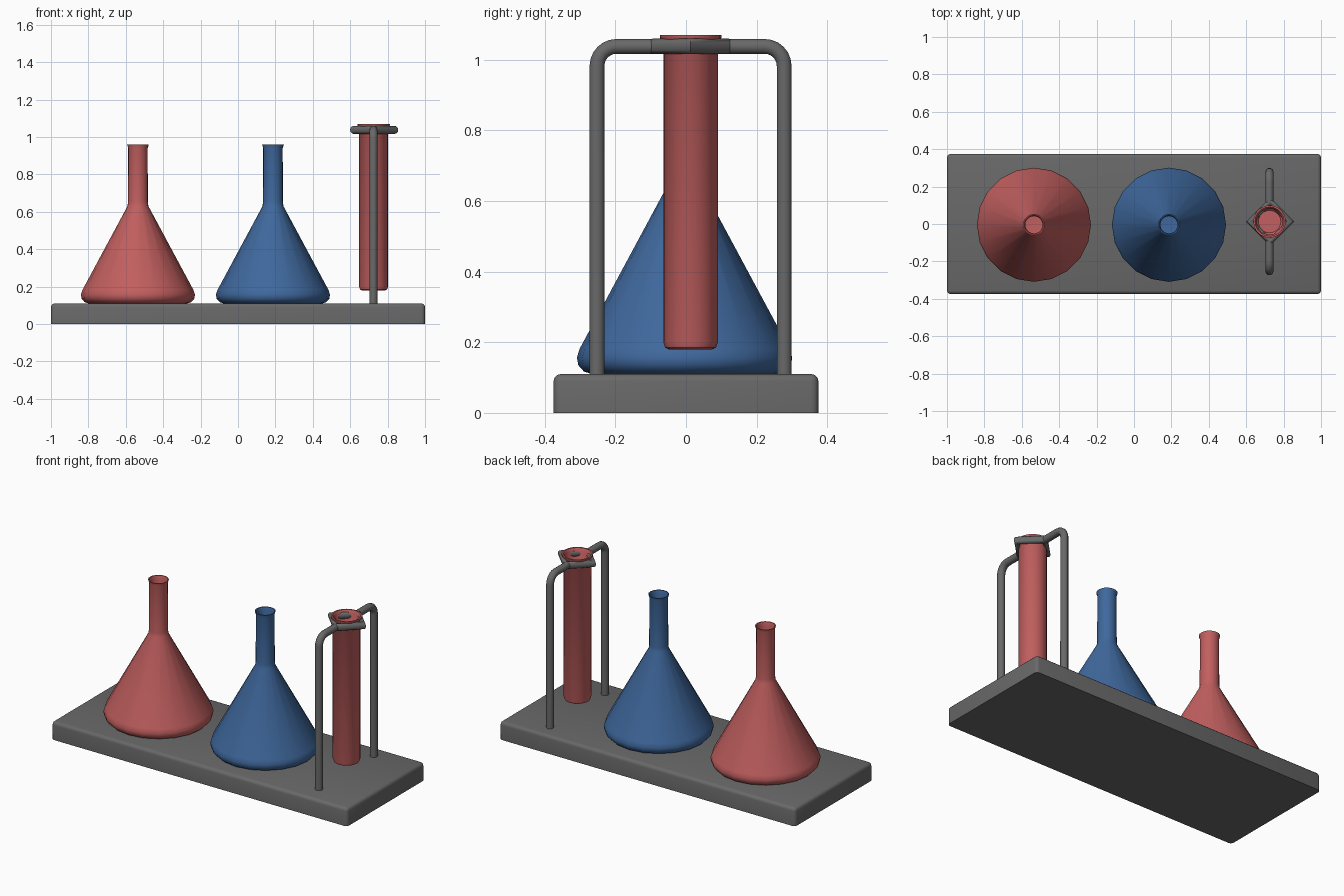
import bpy, bmesh, math

if "Cube" in bpy.data.objects:
    bpy.data.objects.remove(bpy.data.objects["Cube"])

def material(name, color):
    m = bpy.data.materials.new(name)
    m.diffuse_color = (*color, 1)
    m.use_nodes = True
    m.node_tree.nodes["Principled BSDF"].inputs["Base Color"].default_value = m.diffuse_color
    return m

red = material("soft red", (0.54, 0.115, 0.115))
blue = material("steel blue", (0.05, 0.14, 0.34))
grey = material("dark grey", (0.14, 0.14, 0.14))

def finish(obj, name, mat, angle=40):
    obj.name = name
    obj.data.materials.clear()
    obj.data.materials.append(mat)
    bpy.ops.object.select_all(action='DESELECT')
    bpy.context.view_layer.objects.active = obj
    obj.select_set(True)
    bpy.ops.object.shade_smooth_by_angle(angle=math.radians(angle))
    return obj

def lathe(name, profile, loc, sides, mat):
    """Revolve a (radius, z) profile, closing both ends with a cap."""
    bm = bmesh.new()
    rings = []
    for r, z in profile:
        rings.append([bm.verts.new((r * math.cos(2 * math.pi * i / sides),
                                    r * math.sin(2 * math.pi * i / sides), z))
                      for i in range(sides)])
    for a, b in zip(rings, rings[1:]):
        for i in range(sides):
            j = (i + 1) % sides
            bm.faces.new((a[i], a[j], b[j], b[i]))
    bm.faces.new(rings[0][::-1])
    bm.faces.new(rings[-1])
    bmesh.ops.recalc_face_normals(bm, faces=bm.faces)
    mesh = bpy.data.meshes.new(name)
    bm.to_mesh(mesh)
    bm.free()
    obj = bpy.data.objects.new(name, mesh)
    obj.location = loc
    bpy.context.collection.objects.link(obj)
    return finish(obj, name, mat)

# Base slab: bevelled everywhere except around the underside
bm = bmesh.new()
bmesh.ops.create_cube(bm, size=1)
bmesh.ops.scale(bm, vec=(2, 0.75, 0.11), verts=bm.verts)
bmesh.ops.translate(bm, vec=(0, 0, 0.055), verts=bm.verts)
edges = [e for e in bm.edges if max(v.co.z for v in e.verts) > 0.05]
bmesh.ops.bevel(bm, geom=edges, offset=0.02, segments=3, profile=0.5, affect='EDGES')
mesh = bpy.data.meshes.new("base")
bm.to_mesh(mesh)
bm.free()
base = bpy.data.objects.new("base", mesh)
bpy.context.collection.objects.link(base)
finish(base, "base", grey)

# Conical flasks, thin walled with a flared lip
flask = [(0.262, 0.11), (0.285, 0.117), (0.301, 0.135), (0.305, 0.157), (0.297, 0.182),
         (0.056, 0.63), (0.053, 0.655), (0.052, 0.94), (0.058, 0.96),
         (0.052, 0.96), (0.046, 0.94), (0.046, 0.64), (0.285, 0.182), (0.29, 0.14), (0.262, 0.12)]
lathe("red_flask", flask, (-0.535, -0.004, 0), 20, red)
lathe("blue_flask", flask, (0.187, -0.004, 0), 20, blue)

# Test tube hanging in the stand
tube = [(0.062, 0.18), (0.072, 0.185), (0.077, 0.2), (0.077, 1.05), (0.087, 1.062), (0.087, 1.07),
        (0.078, 1.07), (0.069, 1.055), (0.069, 0.2), (0.06, 0.19)]
lathe("test_tube", tube, (0.725, 0.013, 0), 20, red)

# Two bent rods, mirrored front and back
cx, cy, top, reach, bend = 0.724, 0.013, 1.038, 0.265, 0.055
for side, name in ((-1, "front_rod"), (1, "back_rod")):
    pts = [(reach, 0.1)]
    for k in range(7):
        a = math.pi / 2 * k / 6
        pts.append((reach - bend + bend * math.cos(a), top - bend + bend * math.sin(a)))
    pts.append((0.1, top))
    curve = bpy.data.curves.new(name, 'CURVE')
    curve.dimensions = '3D'
    curve.bevel_depth = 0.022
    curve.bevel_resolution = 3
    curve.use_fill_caps = True
    spline = curve.splines.new('POLY')
    spline.points.add(len(pts) - 1)
    for p, (y, z) in zip(spline.points, pts):
        p.co = (cx, cy + side * y, z, 1)
    rod = bpy.data.objects.new(name, curve)
    bpy.context.collection.objects.link(rod)
    bpy.ops.object.select_all(action='DESELECT')
    bpy.context.view_layer.objects.active = rod
    rod.select_set(True)
    bpy.ops.object.convert(target='MESH')
    finish(bpy.context.object, name, grey)

# Diamond-shaped holder around the tube neck
bpy.ops.mesh.primitive_torus_add(major_segments=4, minor_segments=12, major_radius=0.107,
                                 minor_radius=0.022, location=(0.728, 0.013, top))
finish(bpy.context.object, "tube_holder", grey)
